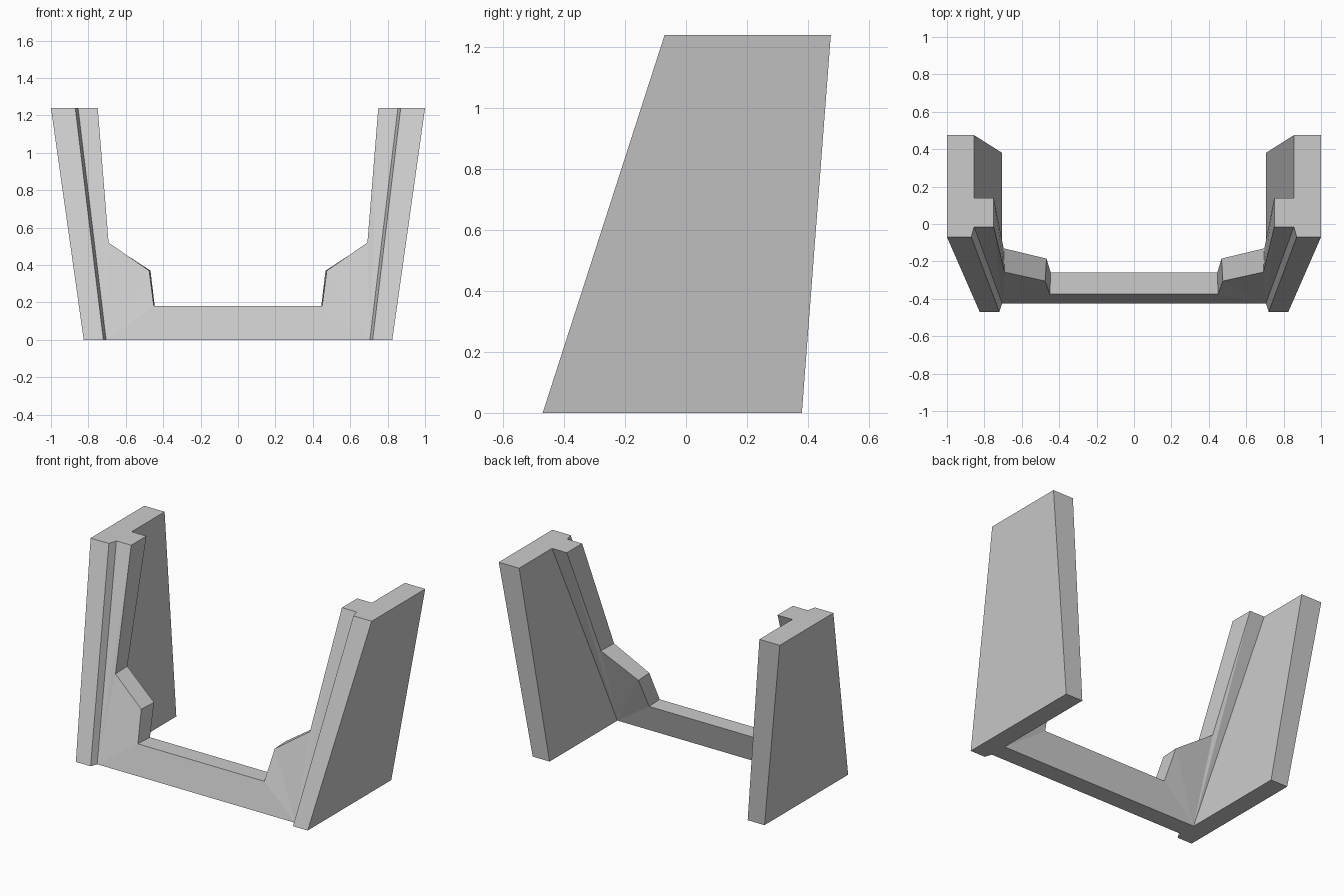
import bpy
import bmesh

if "Cube" in bpy.data.objects:
    bpy.data.objects.remove(bpy.data.objects["Cube"], do_unlink=True)

GREY = (0.6, 0.6, 0.6, 1)
mat = bpy.data.materials.new("plain grey")
mat.use_nodes = True
mat.diffuse_color = GREY
mat.node_tree.nodes["Principled BSDF"].inputs["Base Color"].default_value = GREY

HEIGHT = 1.24


def loft(name, ring_a, ring_b, fan=False, open_side=None):
    """Join two matching rings, cap them, and mirror the result across x."""
    bm = bmesh.new()
    a = [bm.verts.new(p) for p in ring_a]
    b = [bm.verts.new(p) for p in ring_b]
    n = len(a)
    for i in range(n):
        if i != open_side:
            j = (i + 1) % n
            bm.faces.new((a[i], a[j], b[j], b[i]))
    for ring in (a, b):
        if fan:
            for i in range(1, n - 1):
                bm.faces.new((ring[0], ring[i], ring[i + 1]))
        else:
            bm.faces.new(ring)
    bmesh.ops.recalc_face_normals(bm, faces=bm.faces)
    # an open strip can be oriented inward, so check the front cap
    bm.faces.ensure_lookup_table()
    if fan:
        front = [f for f in bm.faces if all(v in a for v in f.verts)][0]
        if front.normal.y > 0:
            bmesh.ops.reverse_faces(bm, faces=bm.faces)
    mesh = bpy.data.meshes.new(name)
    bm.to_mesh(mesh)
    bm.free()
    mesh.materials.append(mat)
    obj = bpy.data.objects.new(name, mesh)
    bpy.context.collection.objects.link(obj)
    mod = obj.modifiers.new("mirror", "MIRROR")
    mod.use_clip = True
    return obj


# Leaning side walls with a bevelled inner front edge
foot = [(0.825, -0.47), (0.72, -0.47), (0.705, -0.425), (0.705, 0.38), (0.825, 0.38)]
head = [(1.0, -0.07), (0.87, -0.07), (0.855, -0.015), (0.855, 0.475), (1.0, 0.475)]
loft("side_walls", [(x, y, 0) for x, y in foot], [(x, y, HEIGHT) for x, y in head])

# Sloping front frame: sill, stepped corner and upright, fanned from the foot corner
front = [(0.705, -0.425, 0), (0, -0.425, 0), (0, -0.375, 0.18), (0.45, -0.375, 0.18),
         (0.475, -0.305, 0.37), (0.692, -0.257, 0.52), (0.75, -0.015, HEIGHT),
         (0.855, -0.015, HEIGHT)]
back = [(0.705, -0.31, 0), (0, -0.31, 0), (0, -0.26, 0.18), (0.445, -0.26, 0.18),
        (0.468, -0.185, 0.37), (0.697, -0.13, 0.52), (0.75, 0.14, HEIGHT),
        (0.855, 0.14, HEIGHT)]
loft("front_frame", front, back, fan=True, open_side=1)
